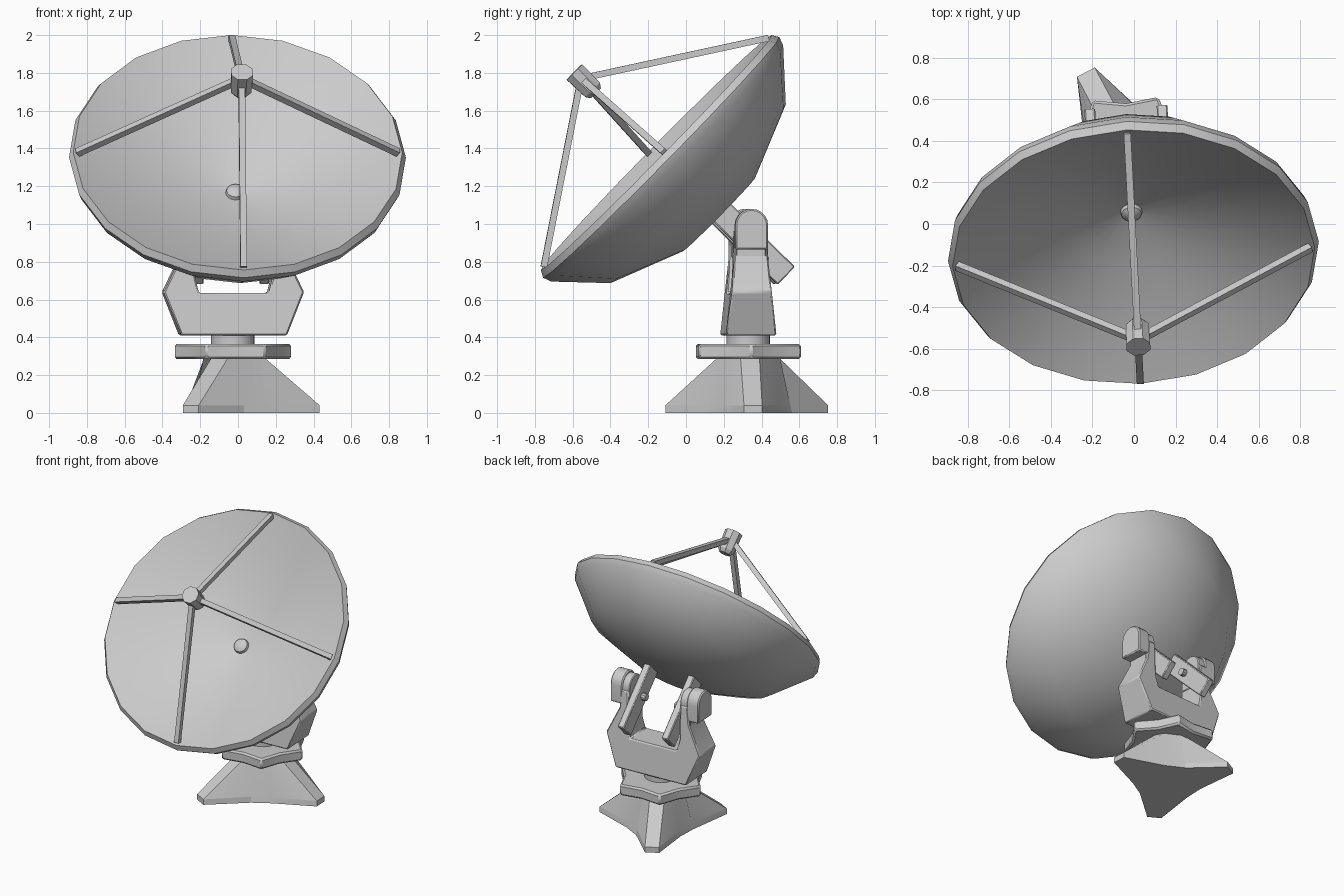
import bpy, bmesh
from math import sin, cos, pi, radians, atan2
from mathutils import Matrix, Vector

if "Cube" in bpy.data.objects:
    bpy.data.objects.remove(bpy.data.objects["Cube"])

# Turning frame of the mount, and tilted frame of the dish (z = boresight)
YAW = Matrix.Translation((-0.027, 0.33, 0)) @ Matrix.Rotation(radians(3), 4, 'Z')
DISH = YAW @ Matrix.Translation((0, -0.48, 1.37)) @ Matrix.Rotation(radians(45.5), 4, 'X')


def finish(name, bm, m=Matrix(), bevel=0, angle=30):
    bmesh.ops.remove_doubles(bm, verts=bm.verts, dist=1e-5)
    bmesh.ops.recalc_face_normals(bm, faces=bm.faces)
    bm.transform(m)
    me = bpy.data.meshes.new(name)
    bm.to_mesh(me)
    bm.free()
    ob = bpy.data.objects.new(name, me)
    bpy.context.collection.objects.link(ob)
    if bevel:
        mod = ob.modifiers.new("bevel", 'BEVEL')
        mod.width = bevel
        mod.segments = 1
    bpy.ops.object.select_all(action='DESELECT')
    bpy.context.view_layer.objects.active = ob
    ob.select_set(True)
    bpy.ops.object.shade_smooth_by_angle(angle=radians(angle))
    return ob


def loft(name, rings, m=Matrix(), bevel=0, caps=True, angle=30):
    """Skin a list of equal-length closed rings of 3D points."""
    bm = bmesh.new()
    vs = [[bm.verts.new(p) for p in r] for r in rings]
    n = len(rings[0])
    for a, b in zip(vs, vs[1:]):
        for i in range(n):
            j = (i + 1) % n
            bm.faces.new((a[i], a[j], b[j], b[i]))
    if caps:
        bm.faces.new(vs[0][::-1])
        bm.faces.new(vs[-1])
    return finish(name, bm, m, bevel, angle)


def lathe(name, profile, n, m, caps=True, turn=0):
    rings = [[(r * cos(turn + 2 * pi * i / n), r * sin(turn + 2 * pi * i / n), h) for i in range(n)]
             for r, h in profile]
    return loft(name, rings, m, caps=caps)


def slab(name, outline, x0, x1, m, bevel=0):
    """Extrude a y-z outline along x."""
    return loft(name, [[(x, y, z) for y, z in outline] for x in (x0, x1)], m, bevel)


def box(name, a, b, w, m):
    """Square bar from a to b."""
    a, b = Vector(a), Vector(b)
    q = (b - a).to_track_quat('Z', 'Y')
    rings = [[p + q @ Vector((sx * w / 2, sy * w / 2, 0))
              for sx, sy in ((-1, -1), (1, -1), (1, 1), (-1, 1))] for p in (a, b)]
    return loft(name, rings, m)


# Three-footed pedestal with hollowed sides
centre = Vector((-0.02, 0.33, 0))
low, mid, top = [], [], []
for fx, fy in ((0.43, 0.355), (-0.232, 0.73), (-0.25, -0.086)):
    foot = Vector((fx, fy, 0))
    d = (foot - centre).normalized()
    side = Vector((-d.y, d.x, 0))
    ang = atan2(d.y, d.x)
    for s in (-1, 1):
        low.append(foot + side * 0.048 * s)
        mid.append(foot + side * 0.048 * s + Vector((0, 0, 0.04)))
        top.append(centre + d * 0.16 + side * 0.05 * s + Vector((0, 0, 0.29)))
    for t in (42, 78):
        e = Vector((cos(ang + radians(t)), sin(ang + radians(t)), 0))
        low.append(centre + e * 0.235)
        mid.append(centre + e * 0.225 + Vector((0, 0, 0.04)))
        top.append(centre + e * 0.17 + Vector((0, 0, 0.29)))
loft("pedestal", [low, mid, top], angle=12)

# Six-cornered platform with slightly hollow edges
plate = [(r * cos(k * pi / 6), r * sin(k * pi / 6)) for k, r in enumerate([0.315, 0.25] * 6)]
loft("platform", [[(x, y, z) for x, y in plate] for z in (0.285, 0.365)], YAW, bevel=0.012)
lathe("turntable_neck", [(0.115, 0.35), (0.115, 0.43)], 20, YAW)

# U-shaped yoke, deeper at the bottom than at the arm tops
right = [(0.28, 0.41), (0.372, 0.64), (0.275, 0.84), (0.265, 0.97), (0.205, 0.97), (0.205, 0.72), (0.185, 0.635)]
outline = right + [(-x, z) for x, z in reversed(right)]


def half_depth(z):
    if z < 0.64:
        return 0.135 - (z - 0.41) / 0.23 * 0.03
    return 0.105 - min(z - 0.64, 0.2) / 0.2 * 0.015


loft("yoke", [[(x, s * half_depth(z), z) for x, z in outline] for s in (-1, 1)], YAW, bevel=0.008)


def rounded(r, zc, zb):
    return [(-r, zb)] + [(-r * cos(pi * i / 10), zc + r * sin(pi * i / 10)) for i in range(11)] + [(r, zb)]


for s, side in ((-1, "left"), (1, "right")):
    # Rounded arm head and outer bearing housing
    slab(side + "_arm_head", rounded(0.08, 0.985, 0.82), s * 0.2, s * 0.28, YAW, 0.006)
    slab(side + "_bearing_housing", rounded(0.087, 0.993, 0.865), s * 0.255, s * 0.35, YAW, 0.008)
    # Counterweight beam behind the dish, with its hinge pin
    slab(side + "_beam", [(-0.055, -0.93), (0.077, -0.93), (0.077, -0.36), (-0.055, -0.36)],
         s * 0.148, s * 0.2, DISH, 0.006)
    pin = [(0.01 + 0.026 * cos(2 * pi * i / 10), -0.66 + 0.026 * sin(2 * pi * i / 10)) for i in range(10)]
    slab(side + "_hinge_pin", pin, s * 0.115, s * 0.26, DISH)

# Dish shell: shallow bowl in front, stepped cone behind
lathe("dish", [(0, -0.298), (0.06, -0.292), (0.3, -0.23), (0.6, -0.118), (0.852, 0.002), (0.872, 0.012),
               (0.893, -0.025), (0.877, -0.07), (0.663, -0.3), (0.275, -0.455), (0, -0.455)],
      20, DISH, caps=False)
lathe("dish_hub", [(0.055, -0.3), (0.048, -0.275), (0.028, -0.263), (0, -0.26)], 16, DISH, caps=False)

# Feed horn held by four struts
lathe("feed_horn", [(0.04, 0.46), (0.058, 0.485), (0.062, 0.62)], 8, DISH, turn=pi / 8)
for k, where in enumerate(("right", "top", "left", "bottom")):
    c, s = cos(k * pi / 2), sin(k * pi / 2)
    box(where + "_strut", (0.04 * c, 0.04 * s, 0.545), (0.85 * c, 0.85 * s, 0.012), 0.034, DISH)
